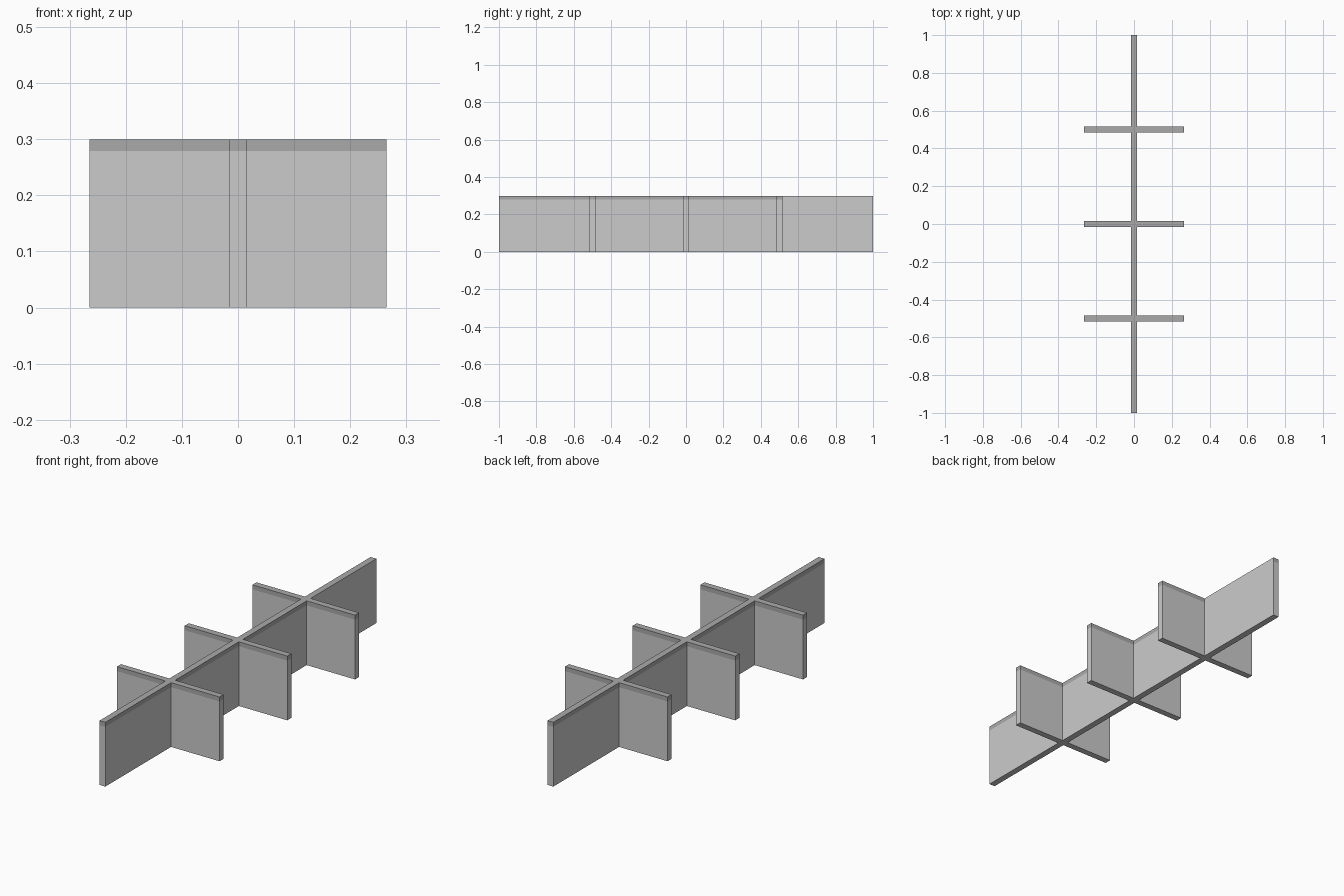
import bpy
import bmesh

if "Cube" in bpy.data.objects:
    bpy.data.objects.remove(bpy.data.objects["Cube"])

T = 0.015        # half thickness of every panel
H = 0.30         # total height
CAP = 0.279      # height where the dark capping starts
ARM = 0.265      # half length of the cross panels
ROWS = (-0.5, 0.0, 0.5)

dark = bpy.data.materials.new("dark_cap")
dark.diffuse_color = (0.4, 0.4, 0.4, 1)
dark.use_nodes = True
dark.node_tree.nodes["Principled BSDF"].inputs["Base Color"].default_value = dark.diffuse_color
plain = bpy.data.materials.new("plain_grey")
plain.diffuse_color = (0.8, 0.8, 0.8, 1)
plain.use_nodes = True
plain.node_tree.nodes["Principled BSDF"].inputs["Base Color"].default_value = plain.diffuse_color


def box(name, lo, hi, mats=()):
    """Axis-aligned box between two corners."""
    bm = bmesh.new()
    bmesh.ops.create_cube(bm, size=1)
    for v in bm.verts:
        v.co = [lo[i] if v.co[i] < 0 else hi[i] for i in range(3)]
    bm.normal_update()
    mesh = bpy.data.meshes.new(name)
    bm.to_mesh(mesh)
    bm.free()
    for m in mats:
        mesh.materials.append(m)
    ob = bpy.data.objects.new(name, mesh)
    bpy.context.collection.objects.link(ob)
    return ob


# Long spine panel and its capping strip
box("spine_panel", (-T, -1, 0), (T, 1, CAP))
split = ROWS[-1] + T
box("spine_cap", (-T, -1, CAP), (T, split, H), (dark,))

# Last stretch of capping, with its right side left plain
end_cap = box("spine_cap_end", (-T, split, CAP), (T, 1, H), (dark, plain))
for p in end_cap.data.polygons:
    if p.normal.x > 0.9:
        p.material_index = 1

# Cross panels: one arm each side of the spine, with capping
for i, y in enumerate(ROWS):
    for side, (x0, x1) in (("left", (-ARM, -T)), ("right", (T, ARM))):
        box(f"cross_panel_{i}_{side}", (x0, y - T, 0), (x1, y + T, CAP))
        box(f"cross_cap_{i}_{side}", (x0, y - T, CAP), (x1, y + T, H), (dark,))
